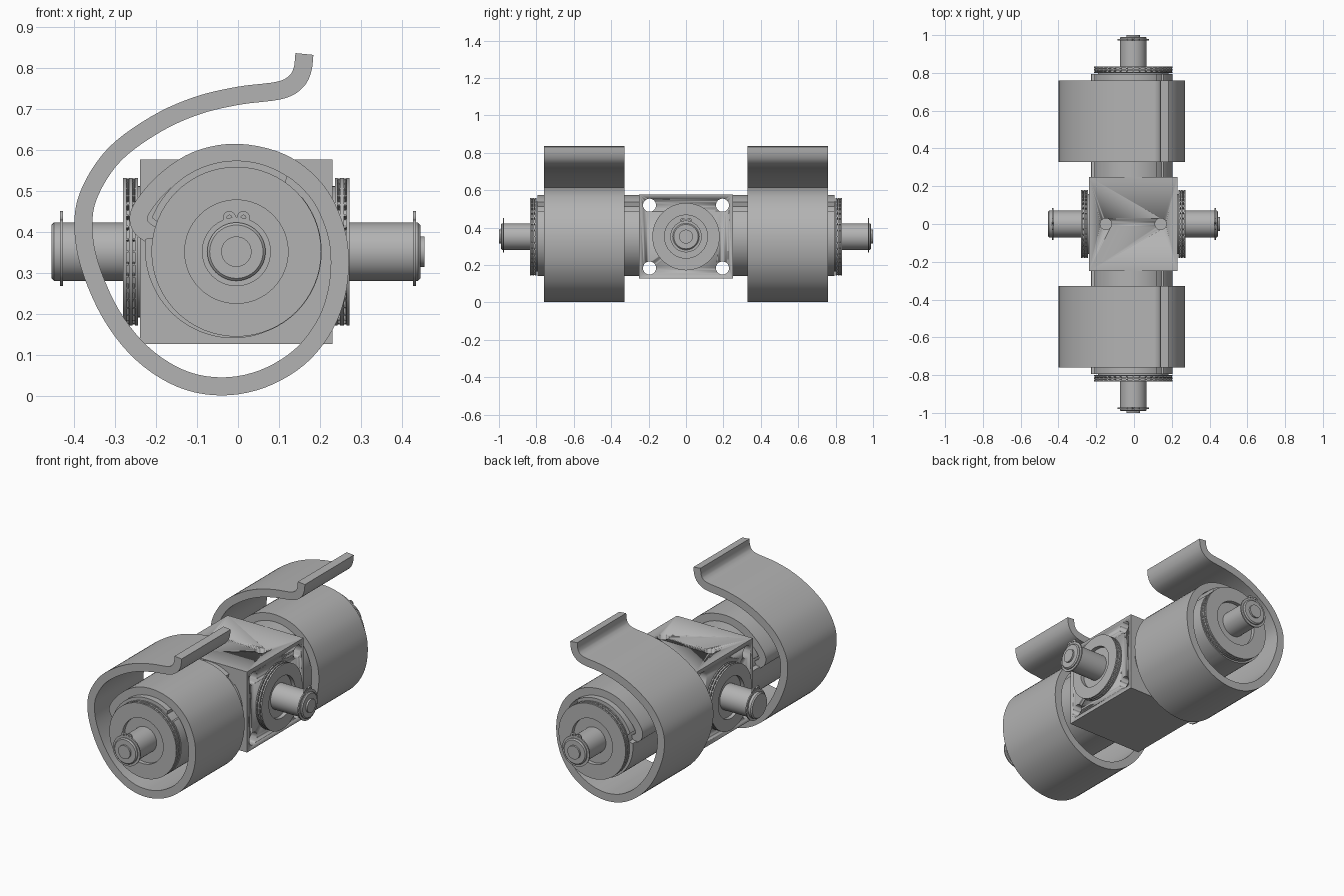
import bpy, bmesh
from math import sin, cos, pi, radians
from mathutils import Matrix, Vector

if "Cube" in bpy.data.objects:
    bpy.data.objects.remove(bpy.data.objects["Cube"])

CENTRE = Vector((-0.004, 0, 0.352))
UP = Vector((0, 0, 1))

steel = bpy.data.materials.new("grey steel")
steel.use_nodes = True
GREY = (0.45, 0.45, 0.45, 1)
steel.diffuse_color = GREY
steel.node_tree.nodes["Principled BSDF"].inputs["Base Color"].default_value = GREY


def finish(name, bm, matrix=Matrix()):
    bm.transform(matrix)
    bmesh.ops.recalc_face_normals(bm, faces=bm.faces)
    mesh = bpy.data.meshes.new(name)
    bm.to_mesh(mesh)
    bm.free()
    mesh.materials.append(steel)
    ob = bpy.data.objects.new(name, mesh)
    bpy.context.collection.objects.link(ob)
    bpy.ops.object.select_all(action='DESELECT')
    ob.select_set(True)
    bpy.context.view_layer.objects.active = ob
    bpy.ops.object.shade_smooth_by_angle(angle=radians(30))
    return ob


def frame(direction):
    """Local z along the axle, local y upwards, origin at the hub."""
    d = Vector(direction)
    m = Matrix((UP.cross(d), UP, d)).transposed().to_4x4()
    m.translation = CENTRE
    return m


def lathe(bm, profile, steps=64):
    rings = [[bm.verts.new((r * cos(2 * pi * i / steps), r * sin(2 * pi * i / steps), t))
              for i in range(steps)] for r, t in profile]
    for a, b in zip(rings, rings[1:]):
        for i in range(steps):
            j = (i + 1) % steps
            bm.faces.new((a[i], a[j], b[j], b[i]))
    return rings


def solid(bm, profile):
    rings = lathe(bm, profile)
    bm.faces.new(rings[0])
    bm.faces.new(rings[-1])


def tube(bm, inner, outer, start, end, offset=(0, 0), steps=64):
    rings = lathe(bm, [(inner, start), (outer, start), (outer, end),
                       (inner, end), (inner, start)], steps)
    for v in (v for ring in rings for v in ring):
        v.co += Vector((*offset, 0))
    bmesh.ops.remove_doubles(bm, verts=bm.verts, dist=1e-5)


def prism(bm, outline, start, end):
    """Extrude a closed (x, z) outline along y."""
    a, b = ([bm.verts.new((x, y, z)) for x, z in outline] for y in (start, end))
    for i in range(len(a)):
        j = (i + 1) % len(a)
        bm.faces.new((a[i], a[j], b[j], b[i]))
    bm.faces.new(a)
    bm.faces.new(b)


def cylinder(bm, radius, length, matrix, steps=32):
    bmesh.ops.create_cone(bm, cap_ends=True, segments=steps, radius1=radius,
                          radius2=radius, depth=length, matrix=matrix)


# Central block with through holes and blind top holes
bm = bmesh.new()
bmesh.ops.create_cube(bm, size=1, matrix=Matrix.Translation(CENTRE)
                      @ Matrix.Diagonal((0.47, 0.5, 0.45, 1)))
block = finish("centre_block", bm)
bm = bmesh.new()
for side in (-1, 1):
    for height in (-1, 1):
        place = Matrix.Translation(CENTRE + Vector((0, side * 0.195, height * 0.168)))
        cylinder(bm, 0.035, 1, place @ Matrix.Rotation(pi / 2, 4, 'Y'))
    cylinder(bm, 0.03, 0.2, Matrix.Translation(CENTRE + Vector((side * 0.145, 0, 0.23))))
cutter = finish("hole_cutter", bm)
cutter.hide_render = True
cut = block.modifiers.new("holes", 'BOOLEAN')
cut.object, cut.operation, cut.solver = cutter, 'DIFFERENCE', 'EXACT'
bpy.context.view_layer.objects.active = block
bpy.ops.object.modifier_apply(modifier=cut.name)
bpy.data.objects.remove(cutter)


# Bearing, axle and retaining ring on each of the four sides
def axle(label, direction, base, radius, hub, end, stub=True):
    m = frame(direction)
    groove = radius - 0.02
    bm = bmesh.new()
    profile = [(groove, base - 0.01)]
    for start, stop in ((0, 0.007), (0.013, 0.022), (0.028, 0.036)):
        profile += [(groove, base + start), (radius, base + start),
                    (radius, base + stop), (groove, base + stop)]
    profile[-1:] = [(hub, base + 0.036), (hub, base + 0.015), (0.04, base + 0.015)]
    solid(bm, profile)
    finish(label + "_bearing", bm, m)

    bm = bmesh.new()
    for i in range(36):
        for t in (0.01, 0.025):
            spin = Matrix.Rotation(2 * pi * i / 36, 4, 'Z')
            cylinder(bm, 0.003, 0.024, spin @ Matrix.Translation((radius - 0.014, 0, base + t))
                     @ Matrix.Rotation(pi / 2, 4, 'Y'), 8)
    finish(label + "_rollers", bm, m)

    bm = bmesh.new()
    face = end - 0.01 if stub else end
    shaft = [(0.071, base), (0.071, face - 0.006), (0.065, face)]
    if stub:
        shaft += [(0.037, face), (0.037, end)]
    solid(bm, shaft)
    finish(label + "_shaft", bm, m)

    bm = bmesh.new()
    clip = end - 0.028
    tube(bm, 0.066, 0.084, clip, clip + 0.007)
    for s in (-1, 1):
        tube(bm, 0.006, 0.016, clip, clip + 0.007, (s * 0.017, 0.083), 20)
    finish(label + "_retaining_ring", bm, m)


axle("front", (0, -1, 0), 0.799, 0.207, 0.126, 1)
axle("back", (0, 1, 0), 0.799, 0.207, 0.126, 1)
axle("left", (1, 0, 0), 0.24, 0.18, 0.115, 0.459)
axle("right", (-1, 0, 0), 0.24, 0.18, 0.115, 0.451, False)


# Drum section: raised upper lip between two notches, easing in below
def drum_radius(a):
    if 42 <= a < 56 or 160 <= a < 172:
        return 0.2
    if 56 <= a < 160:
        return 0.222
    if 172 <= a < 290:
        return 0.224 - 0.016 * (a - 172) / 118
    return 0.208


drum = [(CENTRE.x + drum_radius(a) * cos(radians(a)),
         CENTRE.z + drum_radius(a) * sin(radians(a))) for a in range(0, 360, 2)]

# Coiled strip centre line, from the outer hook to the inner hook
path = [Vector(p) for p in (
    (.162, .834), (.157, .795), (.14, .765), (.1, .745), (0, .732), (-.1, .708),
    (-.2, .663), (-.3, .59), (-.36, .5), (-.377, .42), (-.362, .32), (-.31, .2),
    (-.235, .105), (-.14, .043), (-.04, .0235), (.06, .042), (.15, .095), (.21, .17),
    (.24, .25), (.248, .34), (.233, .42), (.19, .502), (.11, .567), (0, .593),
    (-.1, .575), (-.18, .522), (-.236, .455), (-.238, .415), (-.205, .388))]


def smooth_path(points, steps=5):
    ext = [2 * points[0] - points[1]] + points + [2 * points[-1] - points[-2]]
    out = []
    for a, b, c, d in zip(ext, ext[1:], ext[2:], ext[3:]):
        for k in range(steps):
            t = k / steps
            out.append(0.5 * (2 * b + (c - a) * t + (2 * a - 5 * b + 4 * c - d) * t * t
                              + (3 * b - a - 3 * c + d) * t ** 3))
    return out + [points[-1]]


line = smooth_path(path)
outer, inner = [], []
for i, p in enumerate(line):
    along = (line[min(i + 1, len(line) - 1)] - line[max(i - 1, 0)]).normalized()
    normal = Vector((-along.y, along.x)) * 0.022
    outer.append(p + normal)
    inner.append(p - normal)

for label, s in (("front", -1), ("back", 1)):
    bm = bmesh.new()
    prism(bm, drum, s * 0.24, s * 0.793)
    finish(label + "_drum", bm)
    bm = bmesh.new()
    prism(bm, outer + inner[::-1], s * 0.328, s * 0.76)
    finish(label + "_coiled_strip", bm)
